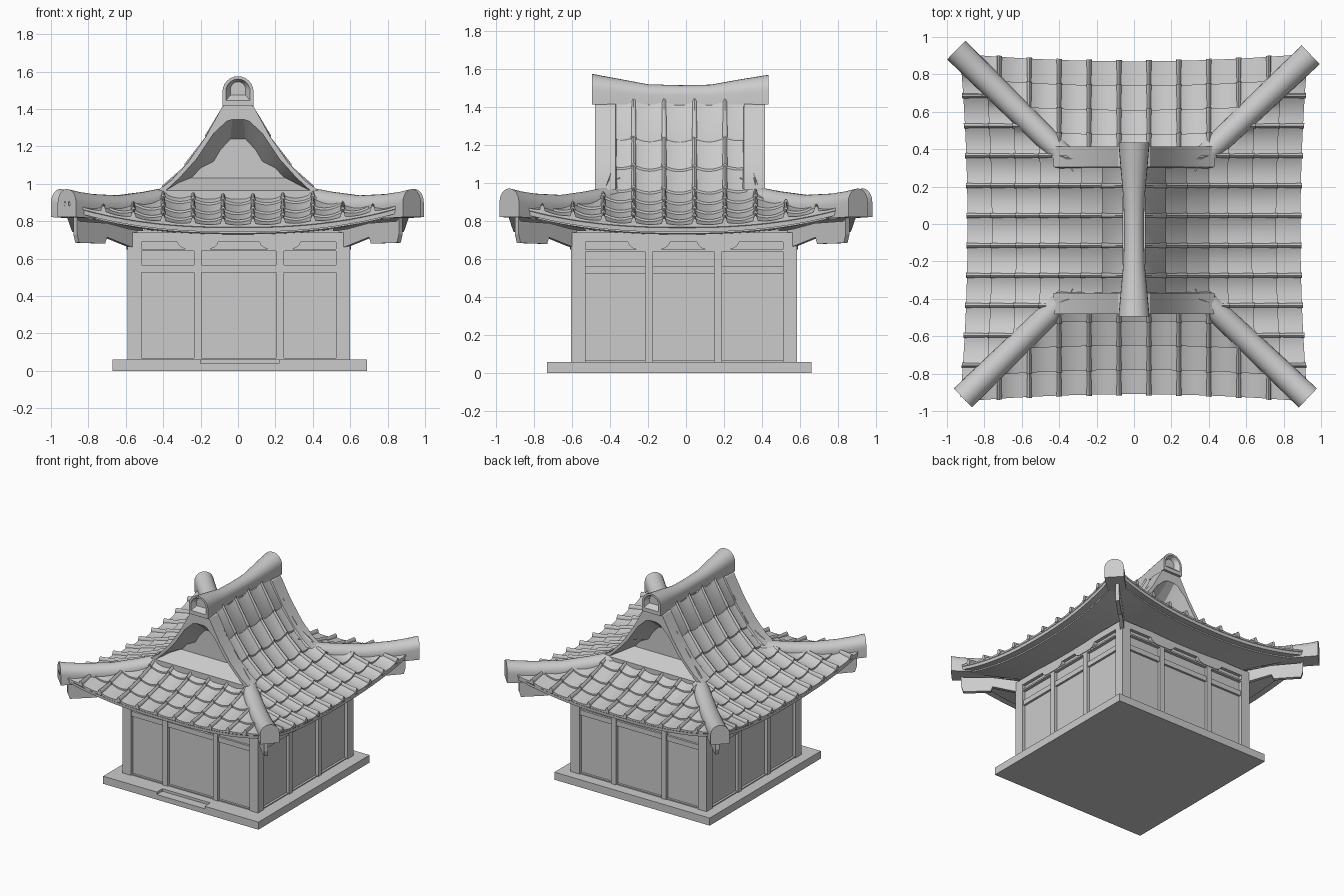
import bpy, bmesh, math
from mathutils import Vector

if "Cube" in bpy.data.objects:
    bpy.data.objects.remove(bpy.data.objects["Cube"])

CY = -0.02                      # roof centre in y
EAVE, BOW, LIFT, PITCH = 0.89, 0.04, 0.115, 0.16
PROF = [(.06, 1.41), (.17, 1.215), (.28, 1.06), (.40, .94), (.5, .885),
        (.63, .835), (.76, .795), (.89, .768), (1.0, .75)]


def finish(name, bm, smooth=None):
    bmesh.ops.remove_doubles(bm, verts=bm.verts, dist=1e-5)
    bmesh.ops.recalc_face_normals(bm, faces=bm.faces)
    me = bpy.data.meshes.new(name)
    bm.to_mesh(me)
    bm.free()
    ob = bpy.data.objects.new(name, me)
    bpy.context.collection.objects.link(ob)
    if smooth:
        bpy.ops.object.select_all(action='DESELECT')
        ob.select_set(True)
        bpy.context.view_layer.objects.active = ob
        bpy.ops.object.shade_smooth_by_angle(angle=math.radians(smooth))
    return ob


def loft(bm, sections, closed=True, caps=True):
    rows = [[bm.verts.new(p) for p in s] for s in sections]
    n = len(rows[0])
    for a, b in zip(rows, rows[1:]):
        for i in range(n if closed else n - 1):
            j = (i + 1) % n
            bm.faces.new((a[i], a[j], b[j], b[i]))
    if caps:
        bm.faces.new(rows[0])
        bm.faces.new(rows[-1])


def add_box(bm, x0, x1, y0, y1, z0, z1):
    loft(bm, [[(x0, y0, z), (x1, y0, z), (x1, y1, z), (x0, y1, z)] for z in (z0, z1)])


def arch(hw, zb, zt, n=12):
    arc = [(hw * math.cos(math.pi * i / n), zt - hw + hw * math.sin(math.pi * i / n)) for i in range(n + 1)]
    return [(-hw, zb), (hw, zb)] + arc


def prof(r):
    for (r0, z0), (r1, z1) in zip(PROF, PROF[1:]):
        if r <= r1:
            return z0 + (z1 - z0) * (r - r0) / (r1 - r0)
    return PROF[-1][1]


# base plinth, with a lower notch in front of the door
bm = bmesh.new()
add_box(bm, -.67, .69, -.66, .66, 0, .06)
for x0, x1, h in ((-.67, -.2, .06), (-.2, .22, .04), (.22, .69, .06)):
    add_box(bm, x0, x1, -.73, -.66, 0, h)
finish("base_plinth", bm)

# walls
bm = bmesh.new()
add_box(bm, -.565, .575, -.58, .56, .05, .75)
finish("walls", bm)

# timber frame: columns and beams
X0, X1, Y0, Y1 = -.59, .60, -.605, .585
bm = bmesh.new()
for x0, x1 in ((X0, X0 + .075), (X1 - .075, X1)):
    for y0, y1 in ((Y0, Y0 + .075), (Y1 - .075, Y1)):
        add_box(bm, x0, x1, y0, y1, .055, .70)
cols = {'x': (-.215, .225), 'y': (-.195, .168)}
for c in cols['x']:
    for y in (Y0 + .03, Y1 - .03):
        add_box(bm, c - .021, c + .021, y - .03, y + .03, .055, .70)
for c in cols['y']:
    for x in (X0 + .03, X1 - .03):
        add_box(bm, x - .03, x + .03, c - .021, c + .021, .055, .70)
finish("columns", bm)

bm = bmesh.new()
for z0, z1, i in ((.525, .565, .008), (.64, .652, .0), (.69, .74, .0), (.06, .068, .008)):
    for y in (Y0 + i, Y1 - i - .03):
        add_box(bm, X0 + i, X1 - i, y, y + .03, z0, z1)
    for x in (X0 + i, X1 - i - .03):
        add_box(bm, x, x + .03, Y0 + i, Y1 - i, z0, z1)
finish("beams", bm)

# brackets under the top beam
bm = bmesh.new()
shape = [(-.11, .69), (-.105, .675), (-.085, .658), (-.06, .65),
         (.06, .65), (.085, .658), (.105, .675), (.11, .69)]
for c in cols['x']:
    for y in (Y0 - .005, Y1 - .035):
        loft(bm, [[(c + u, yy, z) for u, z in shape] for yy in (y, y + .04)])
for c in cols['y']:
    for x in (X0 - .005, X1 - .035):
        loft(bm, [[(xx, c + u, z) for u, z in shape] for xx in (x, x + .04)])
finish("brackets", bm)

# corner rafters under the eaves
bm = bmesh.new()
for sx in (-1, 1):
    for sy in (-1, 1):
        secs = []
        for r, z0, z1 in ((.54, .65, .75), (.60, .67, .76), (.71, .715, .79), (.72, .68, .79), (.86, .685, .80), (.87, .73, .82)):
            secs.append([(sx * (r + o), CY + sy * (r - o), z)
                         for o, z in ((-.01, z0), (.01, z0), (.01, z1), (-.01, z1))])
        loft(bm, secs)
finish("corner_rafters", bm)


# roof slopes: a = along the eave, r = distance out from the centre
def place(side, a, r, z):
    hi = r + BOW * max(0, (r - .4) / .49) if r > .36 else .36
    lim = hi - (.025 if r > .8 else 0)
    a = max(-lim, min(lim, a))
    rr = r + (hi - r) * (a / hi) ** 2 if r > .4 else r
    z += LIFT * abs(a / .9) ** 2.4
    ax, s = side
    return (s * rr, CY + a, z) if ax == 'x' else (a, CY + s * rr, z)


for name, side in (("right", ('x', 1)), ("left", ('x', -1)), ("front", ('y', -1)), ("back", ('y', 1))):
    rows = [.89, .76, .63, .5, .40] + ([.28, .17, .06] if side[0] == 'x' else [])
    off = .065 if side[0] == 'x' else .08
    aa = [off + PITCH * (k / 8) for k in range(-56, 52)]
    wave = [.02 * (2 * (k % 8) / 8 - 1) ** 2 for k in range(-56, 52)]
    # tiles, with eave board and soffit in the same loft
    lines = [[place(side, a, r, z) for a in aa]
             for r, z in ((.5, .728), (.83, .735), (.83, .745), (.885, .742), (.887, .765), (EAVE, .768))]
    for i, (r0, r1) in enumerate(zip(rows, rows[1:])):
        for r, h, f in ((r0, .012, 1 if i else .5), (r1, 0, 1)):
            lines.append([place(side, a, r, prof(r) + h + w * f) for a, w in zip(aa, wave)])
    bm = bmesh.new()
    loft(bm, lines, closed=False, caps=False)
    bmesh.ops.dissolve_degenerate(bm, dist=1e-5, edges=bm.edges)
    finish("roof_tiles_" + name, bm, 35)
    # round cover tiles over the joints
    bm = bmesh.new()
    for k in range(-6, 6):
        a = off + PITCH * k
        if abs(a) > .82:
            continue
        stop = max(.42, abs(a) + .05) if abs(a) > .32 else 0
        for r0, r1 in zip(rows, rows[1:]):
            if r0 <= stop + .02:
                break
            r1 = max(r1, stop)
            secs = []
            for r, w, h in ((r0 + .006, .015, .042), (r1, .011, .030)):
                zb = prof(min(r, EAVE)) + .005
                secs.append([place(side, a + w * math.cos(math.pi * i / 6), r,
                                   zb + h * math.sin(math.pi * i / 6)) for i in range(7)])
            loft(bm, secs)
    finish("cover_tiles_" + name, bm, 40)

# hip ridges running to the four corners
bm = bmesh.new()
for ex, ey in ((-.95, .93), (.945, .905), (-.915, -.93), (.93, -.93)):
    sx, sy = math.copysign(1, ex), math.copysign(1, ey)
    p0, p1 = Vector((sx * .36, sy * .37 + CY)), Vector((ex, ey))
    n = (p1 - p0).normalized()
    n = Vector((-n.y, n.x))
    secs = []
    for t, zt, h in ((0, .985, .10), (.25, .957, .10), (.5, .938, .11), (.75, .945, .13), (.9, .958, .14), (1, .972, .15)):
        c = p0.lerp(p1, t)
        secs.append([(c.x + n.x * u, c.y + n.y * u, z) for u, z in arch(.06 + .01 * t, zt - h, zt)])
    loft(bm, secs)
finish("hip_ridges", bm, 40)

# main ridge, hollowed at both ends
bm = bmesh.new()
spec = [(-.46, .04, 1.475, 1.545), (-.495, .065, 1.445, 1.56), (-.495, .083, 1.415, 1.575),
        (-.35, .07, 1.415, 1.548), (-.20, .056, 1.415, 1.52), (-.03, .053, 1.415, 1.515),
        (.13, .056, 1.415, 1.518), (.28, .07, 1.415, 1.545), (.435, .083, 1.415, 1.57),
        (.435, .065, 1.445, 1.555), (.40, .04, 1.475, 1.54)]
loft(bm, [[(u, y, z) for u, z in arch(w, zb, zt)] for y, w, zb, zt in spec])
finish("main_ridge", bm, 40)

# gables: barge boards with a scalloped inner edge, panel and sloping sill
outer = [(.43, .965), (.36, 1.015), (.27, 1.11), (.17, 1.255), (.085, 1.41), (.03, 1.44)]
inner = [(.39, .96), (.31, 1.035), (.22, 1.135), (.13, 1.27), (.06, 1.335), (.03, 1.345)]
scallop = [(.32, .99), (.24, 1.04), (.20, 1.085), (.13, 1.12), (.095, 1.18), (.04, 1.24)]


def both(pts):
    return pts + [(-x, z) for x, z in reversed(pts)]


for name, yf, yb in (("front", -.48, -.37), ("back", .415, .305)):
    ym = yb + (yb - yf) * .2
    bm = bmesh.new()
    rails = [(both(outer), yf), (both(inner), yf), (both(scallop), ym), (both(outer), yb)]
    loft(bm, [[(r[i][0], y, r[i][1]) for r, y in rails] for i in range(12)])
    finish("barge_board_" + name, bm, 30)
    bm = bmesh.new()
    panel = both([(.36, .90), (.33, .98), (.21, 1.12), (.06, 1.29)])
    loft(bm, [[(x, y, z) for x, z in panel] for y in (ym, ym + (yb - yf) * .2)])
    finish("gable_panel_" + name, bm)
    bm = bmesh.new()
    loft(bm, [[(s * .40, yf, .965), (s * .33, ym, 1.03), (s * .33, ym, .92), (s * .40, yf, .92)] for s in (-1, 1)])
    finish("gable_sill_" + name, bm)
